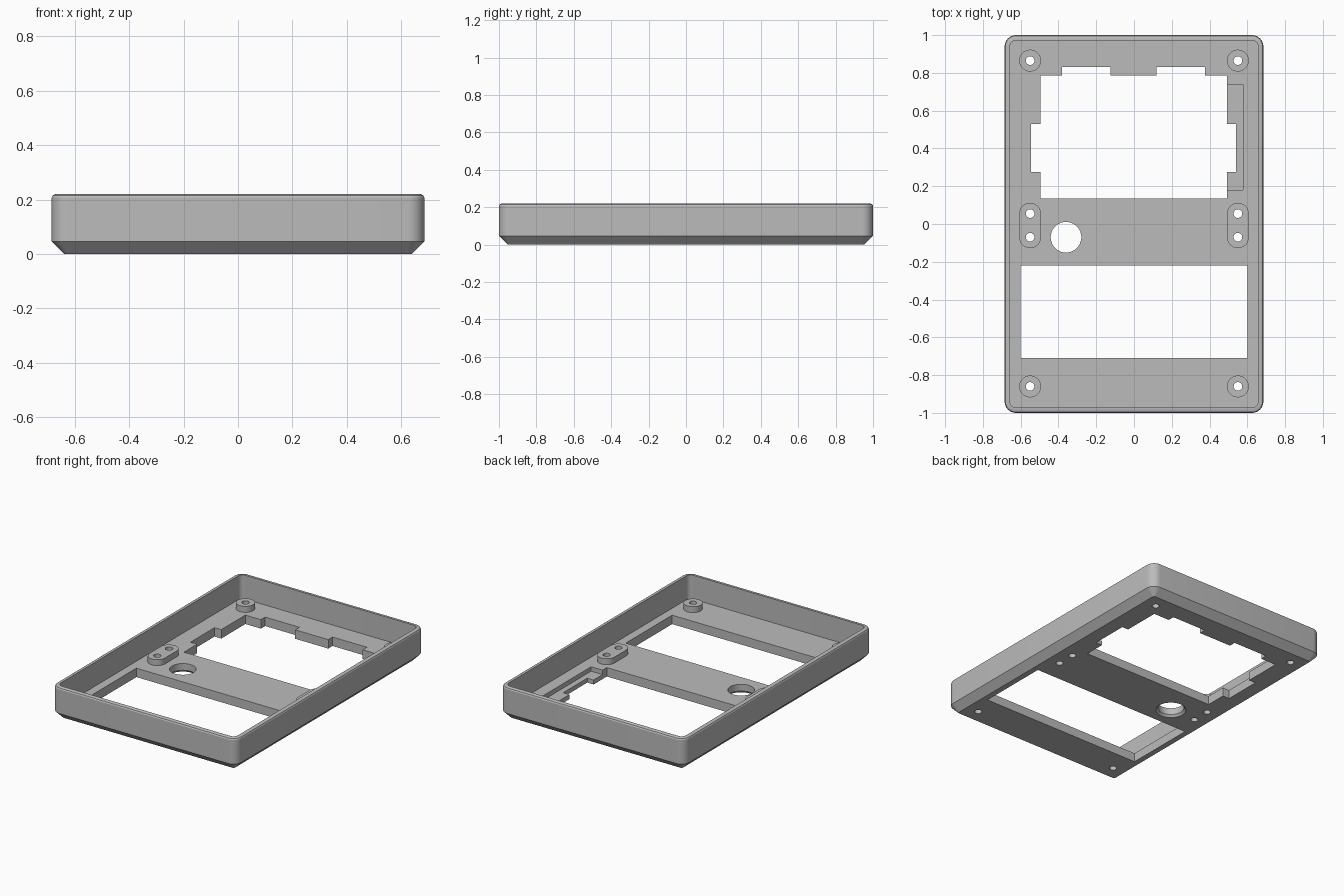
import bpy, bmesh, math

if "Cube" in bpy.data.objects:
    bpy.data.objects.remove(bpy.data.objects["Cube"])

FLOOR, BOSS_TOP, TOP = 0.06, 0.10, 0.22
grey = bpy.data.materials.new("plain grey")
grey.diffuse_color = (0.5, 0.5, 0.5, 1)
grey.use_nodes = True
grey.node_tree.nodes["Principled BSDF"].inputs["Base Color"].default_value = grey.diffuse_color


def rounded(hx, hy, r, n=8):
    """Outline of a rounded rectangle, counter-clockwise."""
    pts = []
    for k, (sx, sy) in enumerate([(1, 1), (-1, 1), (-1, -1), (1, -1)]):
        for i in range(n + 1):
            a = math.pi / 2 * (k + i / n)
            pts.append((sx * (hx - r) + r * math.cos(a), sy * (hy - r) + r * math.sin(a)))
    return pts


def loft(name, sections):
    """Skin a stack of (outline, z) sections and cap both ends."""
    bm = bmesh.new()
    rings = [[bm.verts.new((x, y, z)) for x, y in pts] for pts, z in sections]
    for a, b in zip(rings, rings[1:]):
        for i in range(len(a)):
            j = (i + 1) % len(a)
            bm.faces.new((a[i], a[j], b[j], b[i]))
    bm.faces.new(rings[0][::-1])
    bm.faces.new(rings[-1])
    bmesh.ops.recalc_face_normals(bm, faces=bm.faces)
    me = bpy.data.meshes.new(name)
    bm.to_mesh(me)
    bm.free()
    ob = bpy.data.objects.new(name, me)
    bpy.context.collection.objects.link(ob)
    me.materials.append(grey)
    return ob


def circle(x, y, r, n=32, stretch=0.0):
    """Circle outline, or a slot along y when stretched."""
    pts = []
    for i in range(n):
        a = 2 * math.pi * (i + 0.5) / n
        s = math.sin(a)
        pts.append((x + r * math.cos(a), y + r * s + math.copysign(stretch, s)))
    return pts


def box(x0, x1, y0, y1):
    return [(x0, y0), (x1, y0), (x1, y1), (x0, y1)]


def combine(ob, tool, op):
    """Apply a boolean and remove the tool."""
    m = ob.modifiers.new("bool", 'BOOLEAN')
    m.operation, m.object, m.solver = op, tool, 'EXACT'
    dg = bpy.context.evaluated_depsgraph_get()
    me = bpy.data.meshes.new_from_object(ob.evaluated_get(dg))
    ob.modifiers.clear()
    ob.data = me
    bpy.data.objects.remove(tool)


def inset(d):
    return rounded(0.685 - d, 1 - d, max(0.06 - d, 0.012))


# Open tray: chamfered base, upright wall, softened rim, inner wall and floor
tray = loft("case_tray", [
    (inset(0.047), 0), (inset(0), 0.047), (inset(0), 0.208), (inset(0.004), 0.216),
    (inset(0.013), TOP), (inset(0.028), TOP), (inset(0.028), FLOOR)])

# Raised screw bosses: round in the corners, slotted at the middle
for x in (-0.55, 0.55):
    for y, stretch in ((0.865, 0), (-0.86, 0), (-0.008, 0.062)):
        boss = loft("boss", [(circle(x, y, 0.058, 32, stretch), 0.03),
                             (circle(x, y, 0.058, 32, stretch), BOSS_TOP)])
        combine(tray, boss, 'UNION')

# Screw holes
for x in (-0.55, 0.55):
    for y in (0.865, 0.055, -0.07, -0.86):
        c = circle(x, y, 0.023, 20)
        combine(tray, loft("screw_cutter", [(c, -0.1), (c, 0.3)]), 'DIFFERENCE')

# Shallow ledge beside the upper window
ledge = box(0.45, 0.578, 0.18, 0.738)
combine(tray, loft("ledge_cutter", [(ledge, 0.03), (ledge, 0.15)]), 'DIFFERENCE')

# Upper window with clearance notches on three sides
window = [(-0.495, 0.135), (0.493, 0.135), (0.493, 0.275), (0.54, 0.275), (0.54, 0.53),
          (0.493, 0.53), (0.493, 0.785), (0.375, 0.785), (0.375, 0.83), (0.12, 0.83),
          (0.12, 0.785), (-0.125, 0.785), (-0.125, 0.83), (-0.38, 0.83), (-0.38, 0.785),
          (-0.495, 0.785), (-0.495, 0.53), (-0.545, 0.53), (-0.545, 0.275), (-0.495, 0.275)]
combine(tray, loft("window_cutter", [(window, -0.1), (window, 0.15)]), 'DIFFERENCE')

# Lower window
lower = box(-0.6, 0.6, -0.71, -0.22)
combine(tray, loft("lower_cutter", [(lower, -0.1), (lower, 0.15)]), 'DIFFERENCE')

# Round button opening, flared underneath
wide, narrow = circle(-0.36, -0.07, 0.094, 48), circle(-0.36, -0.07, 0.081, 48)
combine(tray, loft("button_cutter", [(wide, -0.05), (wide, 0), (narrow, 0.015),
                                     (narrow, 0.15)]), 'DIFFERENCE')

# Smooth the rounded parts, keep the edges crisp
bpy.context.view_layer.objects.active = tray
tray.select_set(True)
bpy.ops.object.shade_smooth_by_angle(angle=math.radians(25))
